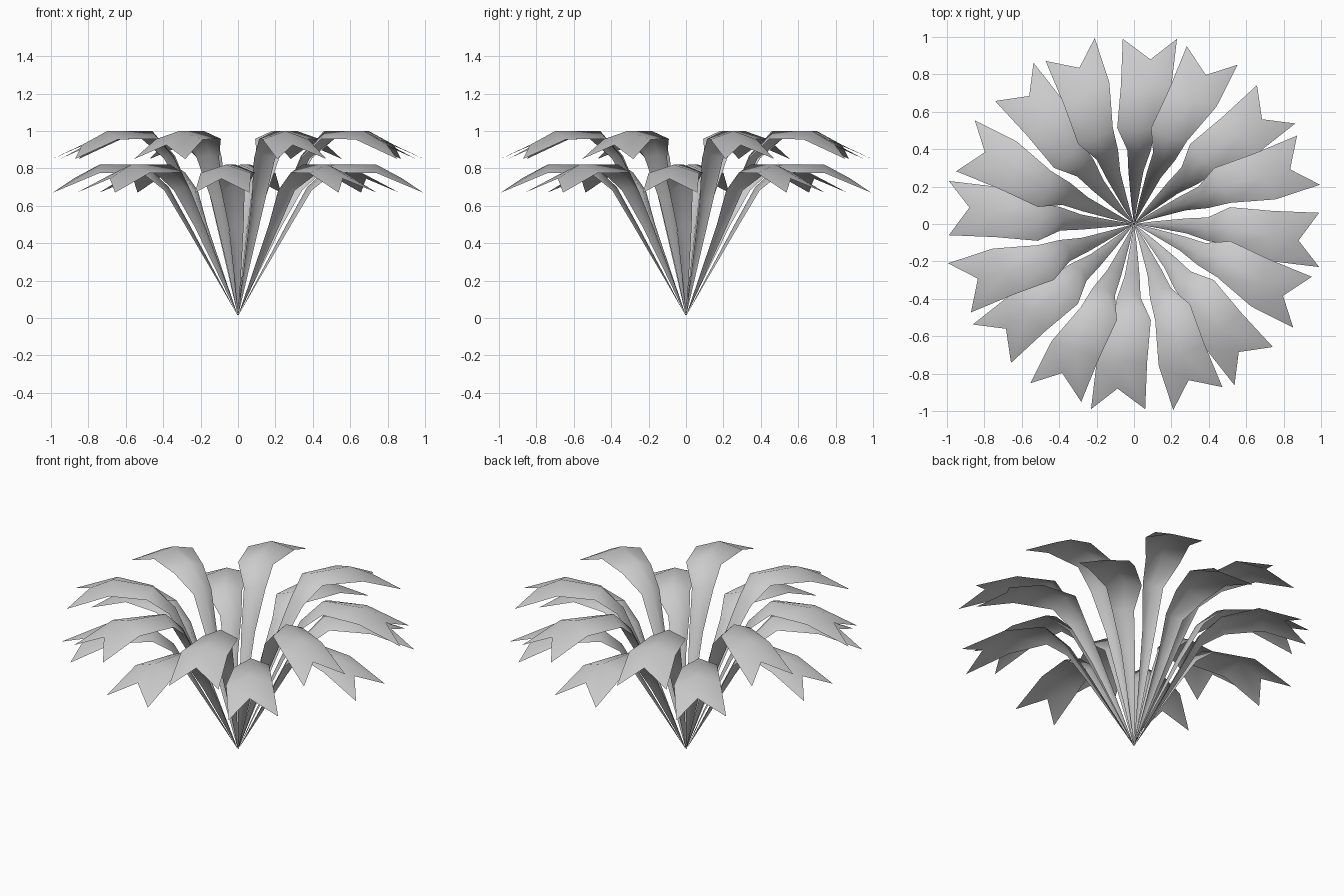
import bpy, bmesh
from math import radians
from mathutils import Matrix, Vector

if "Cube" in bpy.data.objects:
    bpy.data.objects.remove(bpy.data.objects["Cube"])

# Leaf rows: radius, height, left edge y, right edge y, droop of the edges
LOWER = [(0.10, 0.20, 0.014, -0.018, 0.008), (0.26, 0.50, 0.03, -0.05, 0.022),
         (0.37, 0.70, 0.035, -0.09, 0.03), (0.50, 0.82, 0.09, -0.115, 0.045),
         (0.74, 0.82, 0.07, -0.20, 0.045)]
UPPER_Z = [0.26, 0.64, 0.87, 1.0, 1.0]


def add_leaf(bm, rows, tip_z, angle):
    """Folded strap leaf with a ridge line and a notched, drooping end."""
    rot = Matrix.Rotation(angle, 4, 'Z')
    new = lambda x, y, z: bm.verts.new(rot @ Vector((x, y, z)))
    base = new(0, 0, 0.01)
    prev = None
    for i, (r, z, yl, yr, d) in enumerate(rows):
        # edges fall away from the ridge along the leaf's normal
        a = rows[i - 1] if i else (0, 0)
        b = rows[min(i + 1, len(rows) - 1)]
        t = Vector((b[0] - a[0], b[1] - a[1])).normalized()
        er, ez = r + t.y * d, z - t.x * d
        cur = [new(er, yl, ez), new(r, (yl + yr) / 2, z), new(er, yr, ez)]
        for k in range(2):
            if prev:
                bm.faces.new((prev[k + 1], cur[k + 1], cur[k], prev[k]))
            else:
                bm.faces.new((base, cur[k + 1], cur[k]))
        prev = cur
    # forked tip
    end = [new(0.99, 0.06, tip_z), new(0.88, -0.088, tip_z + 0.075),
           new(0.99, -0.23, tip_z)]
    for k in range(2):
        bm.faces.new((prev[k + 1], end[k + 1], end[k], prev[k]))


def leaf_ring(name, rows, tip_z, offset):
    bm = bmesh.new()
    for i in range(8):
        add_leaf(bm, rows, tip_z, radians(offset + 45 * i))
    me = bpy.data.meshes.new(name)
    bm.to_mesh(me)
    bm.free()
    ob = bpy.data.objects.new(name, me)
    bpy.context.collection.objects.link(ob)
    me.shade_smooth()
    return ob


# Low ring and taller ring of leaves
leaf_ring("lower_leaves", LOWER, 0.67, 0)
upper = [(r, z, a, b, d) for (r, _, a, b, d), z in zip(LOWER, UPPER_Z)]
leaf_ring("upper_leaves", upper, 0.85, 25)
